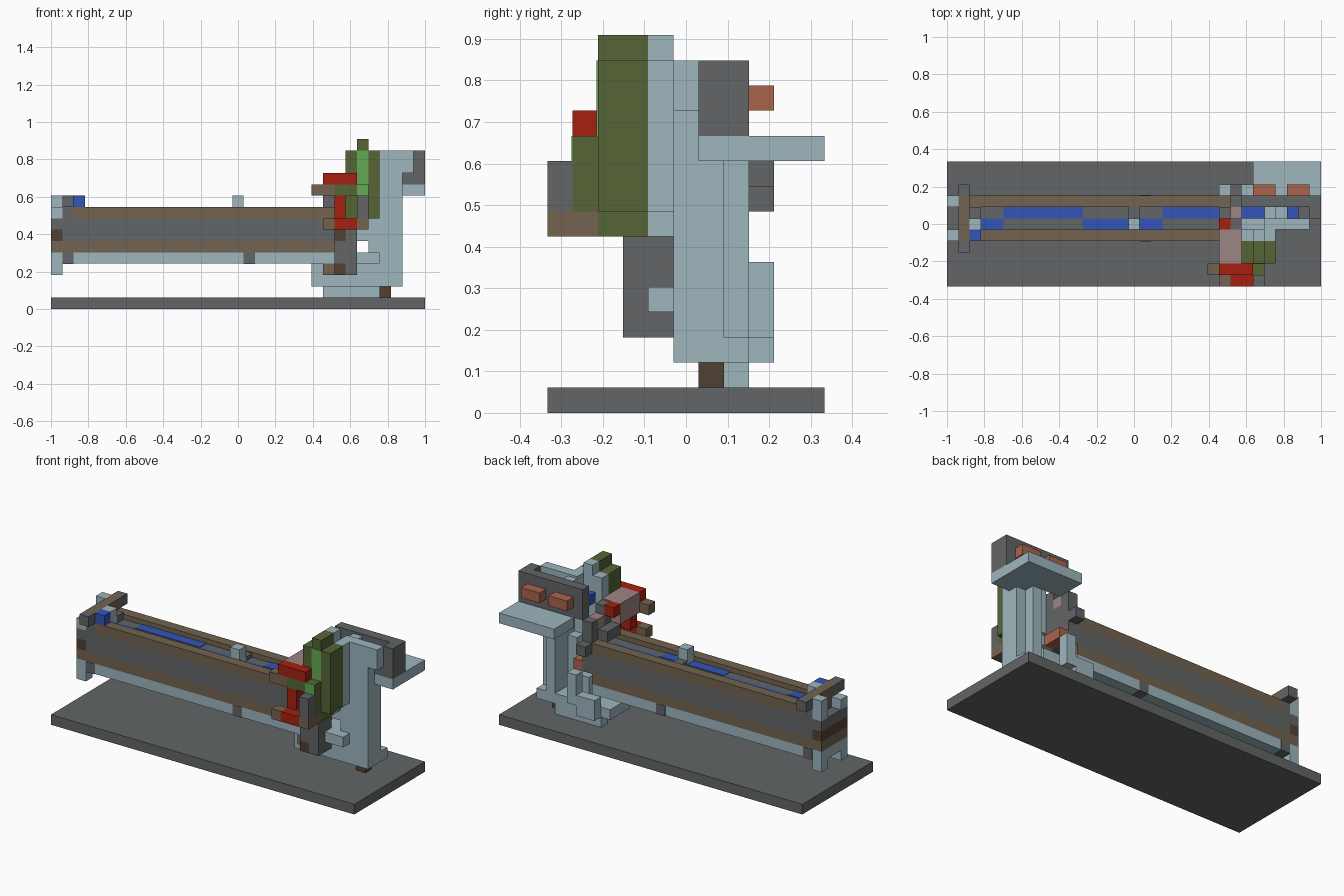
import bpy
import bmesh

old_cube = bpy.data.objects.get("Cube")
if old_cube:
    bpy.data.objects.remove(old_cube, do_unlink=True)

# One block edge; the model is laid out on a block grid
UNIT = 2 / 33


def linear(channel):
    c = channel / 255
    return c / 12.92 if c <= 0.04045 else ((c + 0.055) / 1.055) ** 2.4


def make_material(name, hexcode):
    colour = [linear(c) for c in bytes.fromhex(hexcode)] + [1]
    material = bpy.data.materials.new(name)
    material.use_nodes = True
    material.diffuse_color = colour
    material.node_tree.nodes["Principled BSDF"].inputs["Base Color"].default_value = colour
    return material


steel = make_material("pale steel", "9db6be")
gray = make_material("dark gray", "626566")
brown = make_material("bronze brown", "736450")
umber = make_material("dark umber", "524034")
green = make_material("olive green", "556535")
bright = make_material("bright green", "64a855")
red = make_material("red", "a6200f")
copper = make_material("copper", "a9644c")
blue = make_material("blue", "3355b8")
pink = make_material("dusty pink", "9d8583")


def box(name, material, corner, size=(1, 1, 1)):
    """Axis-aligned block from its low corner and size, in grid blocks."""
    bm = bmesh.new()
    bmesh.ops.create_cube(bm, size=1)
    centre = (corner[0] + size[0] / 2 - 16.5,
              corner[1] + size[1] / 2 - 5.5,
              corner[2] + size[2] / 2)
    bmesh.ops.scale(bm, vec=[s * UNIT for s in size], verts=bm.verts)
    bmesh.ops.translate(bm, vec=[c * UNIT for c in centre], verts=bm.verts)
    mesh = bpy.data.meshes.new(name)
    bm.to_mesh(mesh)
    bm.free()
    mesh.materials.append(material)
    part = bpy.data.objects.new(name, mesh)
    bpy.context.collection.objects.link(part)
    return part


# Ground plate
box("ground_plate", gray, (0, 0, 0), (33, 11, 1))

# Long trough: skirt, sill, side walls and top rails
box("trough_skirt", steel, (0, 4, 4), (25, 4, 1))
box("trough_sill", brown, (0, 4, 5), (25, 4, 1))
for side, y in (("front", 4), ("back", 7)):
    box(side + "_trough_wall", gray, (1, y, 6), (24, 1, 2))
    box(side + "_trough_rail", brown, (2, y, 8), (23, 1, 1))
box("trough_floor", gray, (1, 5, 6), (24, 2, 2.5))
for x in (1, 17):
    box("trough_foot", gray, (x, 3.95, 3.98), (1, 4.1, 1))

# Winding blue strip laid in the trough
for x, y, length in ((3, 5, 2), (5, 6, 7), (12, 5, 4), (17, 5, 2), (19, 6, 5)):
    box("blue_strip", blue, (x, y, 8.45), (length, 1, 0.1))

# Carriage on the trough
box("carriage_block", steel, (16, 5, 8.5), (1, 1, 1.5))
box("carriage_crossbar", gray, (16, 6, 8), (1, 1, 0.9))

# Far end of the trough
box("end_crossbar", brown, (1, 4, 9), (1, 4, 1))
box("end_upright", gray, (1, 4, 8), (1, 4, 1))
box("front_end_knob", gray, (1, 3, 9))
box("back_end_knob", gray, (1, 8, 9))
box("end_blue_block", blue, (2, 4, 9))
box("end_steel_block", steel, (2, 5, 8.5), (1, 1, 1.5))
box("end_gray_block", gray, (2, 6, 8), (1, 1, 1.2))
box("end_back_bracket", steel, (0, 7, 8), (1, 1, 2))
box("end_front_bracket", steel, (0, 4, 8))
box("end_plate", gray, (0, 4, 7), (1, 4, 1))
box("end_dark_band", umber, (0, 4, 6), (1, 4, 1))
for y in (4, 7):
    box("end_lower_bracket", steel, (0, y, 3))

# Upright stand and its foot
box("stand_column", steel, (29, 5, 2), (2, 2, 10))
box("stand_column_rear", steel, (29, 7, 2), (1, 1, 9))
box("stand_foot_arm", steel, (23, 5, 2), (8, 3, 1))
box("stand_foot_tip", steel, (23, 5, 3))
box("stand_foot_runner", steel, (24, 7, 1), (5, 1, 1))
box("stand_foot_peg", umber, (29, 6, 1))
box("stand_inner_post", steel, (28, 5, 3), (1, 1, 5))
box("stand_inner_step", steel, (26, 5, 3), (2, 2, 2))
box("stand_front_bar", steel, (26, 4, 4), (3, 1, 1))
box("stand_upper_bar", steel, (26, 5, 6), (3, 1, 1))
box("rear_low_step", steel, (24, 8, 2), (2, 1, 2))
box("rear_high_step", steel, (26, 8, 3), (1, 1, 3))
box("rear_gray_block", gray, (25, 8, 8))
box("rear_copper_block", copper, (26, 6, 6), (1, 2, 1))

# Joint between the trough and the stand
box("joint_gray_post", gray, (26, 3, 3), (1, 2, 4))
box("joint_gray_front", gray, (25, 3, 4), (1, 2, 2))
box("joint_lower_dark", umber, (25, 3, 3))
box("joint_upper_dark", umber, (25, 3, 6))
box("joint_brown_block", brown, (24, 4, 3))
box("joint_core", gray, (25, 4, 6), (1, 4, 3))

# Head of the stand with rear panel and shelf
box("head_arm", steel, (28, 5, 12), (4, 1, 2))
box("head_inner_arm", steel, (28, 5, 11), (1, 2, 2.8))
box("rear_panel", gray, (26, 7, 11), (7, 1, 3))
box("panel_side", gray, (32, 6, 11), (1, 1, 3))
box("panel_lower_lip", gray, (31, 6, 11))
for x, width in ((26, 2), (30, 1)):
    box("panel_blue_inset", blue, (x, 6, 12), (width, 1, 1))
box("rear_shelf", steel, (27, 8, 10), (6, 3, 1))
box("shelf_support", steel, (29, 6, 10), (4, 2, 1))
for x in (27, 30):
    box("copper_terminal", copper, (x, 8, 12), (2, 1, 1))

# Green cylinder block with a bright front stripe
box("green_body", green, (26, 2, 8), (3, 2, 6))
box("green_core", green, (27, 2, 7), (1, 2, 8))
box("green_stripe", bright, (27, 1.95, 11), (1, 0.1, 3))
box("green_front_foot", green, (27, 1, 8), (1, 1, 3))
box("green_foot_stripe", bright, (27, 0.95, 10), (1, 0.1, 1))
box("green_back_plate", steel, (26, 4, 8), (3, 1, 6))
box("green_back_spine", steel, (27, 4, 7), (1, 1, 8))

# Front handle group
box("handle_gray_post", gray, (27, 0, 8), (1, 1, 2))
box("handle_brown_base", brown, (27, 0, 7), (1, 2, 1))
box("handle_red_base", red, (25, 0, 7), (2, 1, 1))
box("handle_brown_tip", brown, (24, 0, 7))
box("handle_red_post", red, (25, 1, 8), (1, 1, 2))
box("handle_green_band", green, (25, 1, 10), (2, 1, 1))
box("handle_red_cap", red, (24, 1, 11), (3, 1, 1))
box("handle_brown_grip", brown, (23, 1, 10), (2, 1, 1))

# Pink drive shaft reaching back over the trough
box("pink_shaft", pink, (24, 2, 10), (2, 3, 2))
box("shaft_red_end", red, (24, 5, 11))
box("shaft_gray_end", gray, (25, 5, 10), (1, 1, 1.9))
box("shaft_pink_tail", pink, (25, 6, 10), (1, 1, 1))
box("shaft_gray_tail", gray, (25, 7, 9), (1, 1, 2))
box("shaft_gray_bearing", gray, (24, 5, 9), (2, 2, 1))
